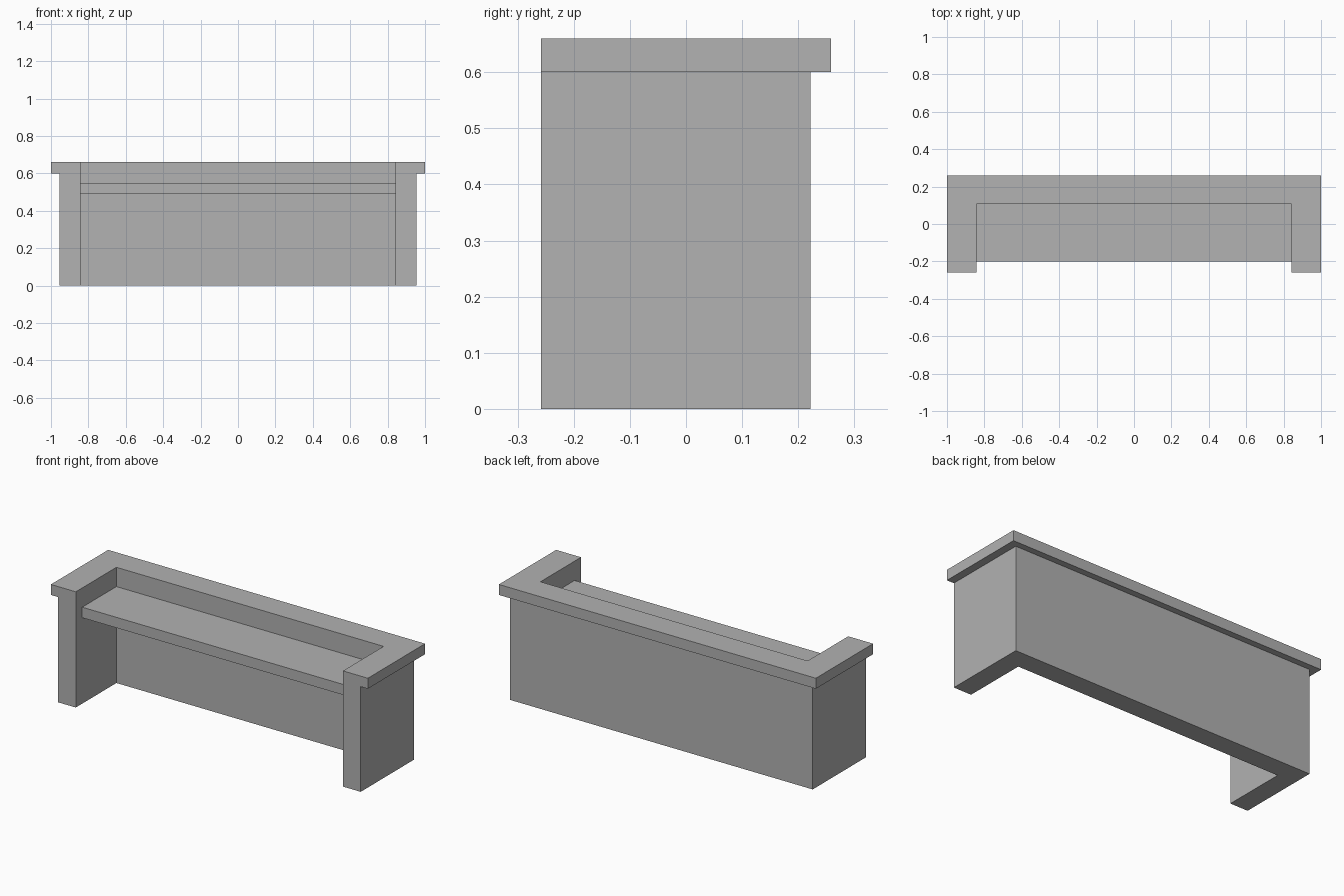
import bpy
import bmesh

cube = bpy.data.objects.get("Cube")
if cube:
    bpy.data.objects.remove(cube, do_unlink=True)

# Single plain grey finish
grey = bpy.data.materials.new("plain_grey")
grey.use_nodes = True
colour = (0.445, 0.445, 0.445, 1)
grey.diffuse_color = colour
grey.node_tree.nodes["Principled BSDF"].inputs["Base Color"].default_value = colour

FRONT = -0.258         # front ends of both side wings
INNER_X = 0.843        # inner face of the wings
INNER_Y = 0.108        # inner face of the back wall


def extrude_outline(name, outline, bottom, top):
    """Make a solid by raising a flat outline from bottom to top."""
    bm = bmesh.new()
    face = bm.faces.new([bm.verts.new((x, y, bottom)) for x, y in outline])
    raised = bmesh.ops.extrude_face_region(bm, geom=[face])["geom"]
    verts = [v for v in raised if isinstance(v, bmesh.types.BMVert)]
    bmesh.ops.translate(bm, verts=verts, vec=(0, 0, top - bottom))
    bmesh.ops.recalc_face_normals(bm, faces=bm.faces)
    mesh = bpy.data.meshes.new(name)
    bm.to_mesh(mesh)
    bm.free()
    mesh.materials.append(grey)
    obj = bpy.data.objects.new(name, mesh)
    bpy.context.collection.objects.link(obj)
    return obj


def u_outline(outer_x, back):
    """U shape, open at the front, mirrored across x."""
    half = [(INNER_X, INNER_Y), (INNER_X, FRONT), (outer_x, FRONT), (outer_x, back)]
    return half + [(-x, y) for x, y in reversed(half)]


# Walls and overhanging top
extrude_outline("counter_walls", u_outline(0.955, 0.222), 0, 0.6)
extrude_outline("counter_top", u_outline(1, 0.258), 0.6, 0.66)

# Work shelf between the wings, against the back wall
shelf = [(-INNER_X, -0.2), (INNER_X, -0.2), (INNER_X, INNER_Y), (-INNER_X, INNER_Y)]
extrude_outline("inner_shelf", shelf, 0.49, 0.55)
